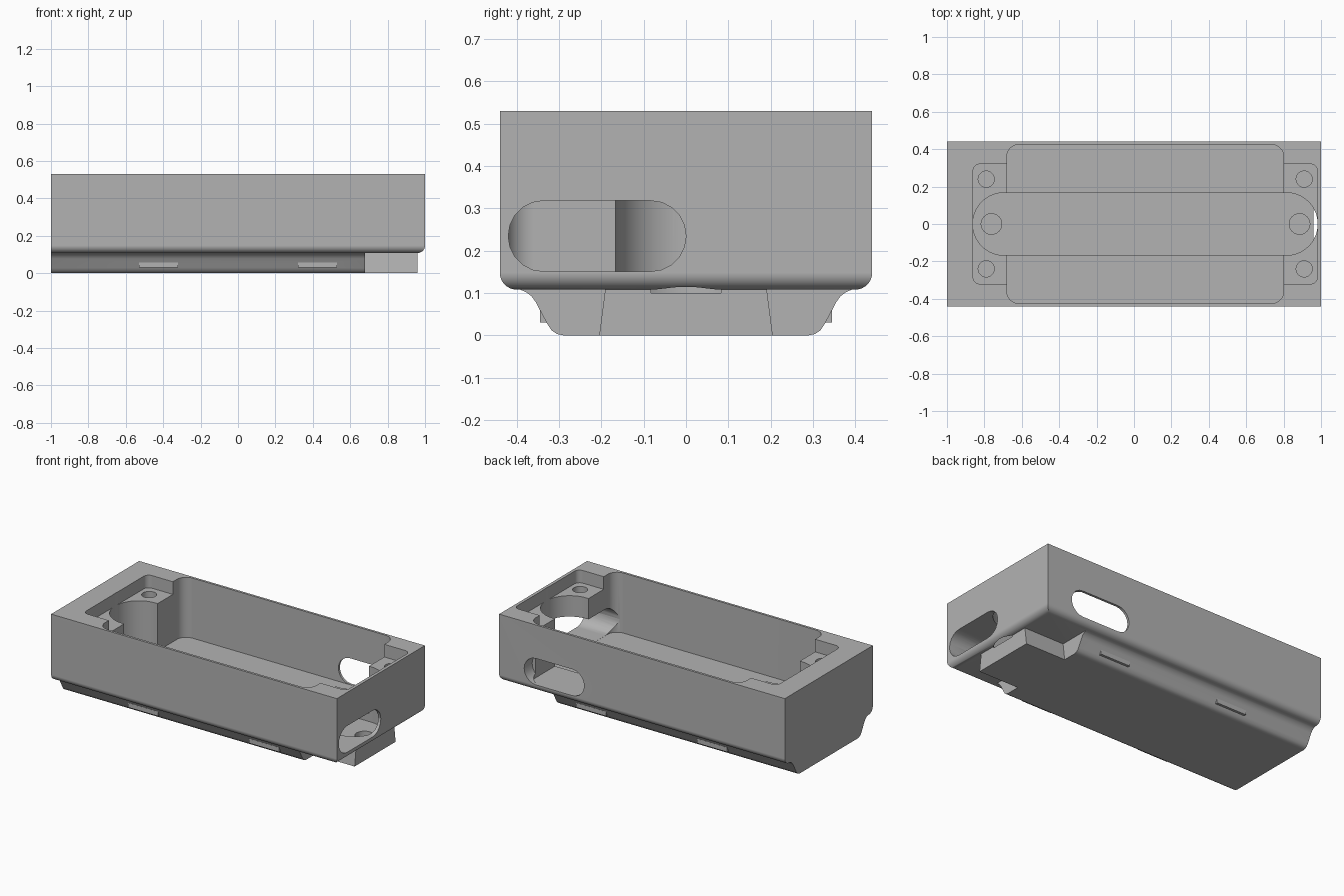
import bpy, bmesh, math
from mathutils import Matrix, Vector

cube = bpy.data.objects.get("Cube")
if cube:
    bpy.data.objects.remove(cube, do_unlink=True)

grey = bpy.data.materials.new("plain grey")
grey.use_nodes = True
colour = (0.45, 0.45, 0.45, 1)
grey.diffuse_color = colour
grey.node_tree.nodes["Principled BSDF"].inputs["Base Color"].default_value = colour


def rounded(x0, x1, y0, y1, r, seg=10):
    """Outline of a rectangle with round corners."""
    pts = []
    corners = [(x1 - r, y1 - r), (x0 + r, y1 - r), (x0 + r, y0 + r), (x1 - r, y0 + r)]
    for i, (cx, cy) in enumerate(corners):
        for k in range(seg + 1):
            a = math.pi / 2 * (i + k / seg)
            pts.append((cx + r * math.cos(a), cy + r * math.sin(a)))
    return pts


def prism(name, outline, low, high, axis="z"):
    """Extrude an outline along an axis (x: outline is y,z; y: outline is x,z)."""
    place = {"x": lambda p: (low, p[0], p[1]),
             "y": lambda p: (p[0], low, p[1]),
             "z": lambda p: (p[0], p[1], low)}[axis]
    step = {"x": Vector((1, 0, 0)), "y": Vector((0, 1, 0)), "z": Vector((0, 0, 1))}[axis]
    bm = bmesh.new()
    face = bm.faces.new([bm.verts.new(place(p)) for p in outline])
    ext = bmesh.ops.extrude_face_region(bm, geom=[face])
    top = [v for v in ext["geom"] if isinstance(v, bmesh.types.BMVert)]
    bmesh.ops.translate(bm, verts=top, vec=step * (high - low))
    bmesh.ops.remove_doubles(bm, verts=bm.verts, dist=1e-5)
    bmesh.ops.recalc_face_normals(bm, faces=bm.faces)
    mesh = bpy.data.meshes.new(name)
    bm.to_mesh(mesh)
    bm.free()
    mesh.materials.append(grey)
    obj = bpy.data.objects.new(name, mesh)
    bpy.context.collection.objects.link(obj)
    return obj


def combine(target, tool, operation):
    mod = target.modifiers.new(operation, "BOOLEAN")
    mod.object, mod.operation, mod.solver = tool, operation, "EXACT"
    bpy.context.view_layer.objects.active = target
    bpy.ops.object.modifier_apply(modifier=mod.name)
    bpy.data.objects.remove(tool, do_unlink=True)


def rect(x0, x1, y0, y1):
    return [(x0, y0), (x1, y0), (x1, y1), (x0, y1)]


def disc(x, y, r):
    return rounded(x - r, x + r, y - r, y + r, r)


# Outer box, rounded below along both sides and the +x end
body = prism("housing", rect(-1, 1, -0.44, 0.44), 0.108, 0.53)
bm = bmesh.new()
bm.from_mesh(body.data)
edges = [e for e in bm.edges
         if all(v.co.z < 0.2 for v in e.verts) and not all(v.co.x < 0 for v in e.verts)]
bmesh.ops.bevel(bm, geom=edges, offset=0.04, segments=8, profile=0.5, affect="EDGES")
bm.to_mesh(body.data)
bm.free()

# Tapered rail under the box, with soft edges
half = [(0.29, 0), (0.305, 0.003), (0.318, 0.012), (0.328, 0.027), (0.355, 0.078),
        (0.365, 0.092), (0.378, 0.102), (0.392, 0.108), (0.392, 0.112)]
rail = half + [(-y, z) for y, z in reversed(half)]
combine(body, prism("rail", rail, -1, 0.68, "x"), "UNION")

# Central tongue reaching towards the +x end
tongue = [(-0.205, 0), (0.205, 0), (0.19, 0.115), (-0.19, 0.115)]
combine(body, prism("tongue", tongue, 0.6, 0.96, "x"), "UNION")

# Small catches on both flanks of the rail
for x in (-0.425, 0.425):
    for s in (-1, 1):
        y0, y1 = sorted((s * 0.28, s * 0.345))
        combine(body, prism("catch", rect(x - 0.105, x + 0.105, y0, y1), 0.03, 0.058), "UNION")

# Cavity: main well, shallow ear recess and deep round-ended channel
combine(body, prism("well", rounded(-0.68, 0.8, -0.425, 0.425, 0.065), 0.15, 0.7), "DIFFERENCE")
combine(body, prism("ears", rounded(-0.86, 0.98, -0.32, 0.32, 0.035), 0.45, 0.7), "DIFFERENCE")
combine(body, prism("channel", rounded(-0.862, 0.982, -0.167, 0.167, 0.1665, 16), 0.1, 0.7),
        "DIFFERENCE")

# Screw holes in the ears and in the channel floor
for x in (-0.79, 0.91):
    for y in (-0.24, 0.24):
        combine(body, prism("ear_hole", disc(x, y, 0.043), 0.34, 0.6), "DIFFERENCE")
for x in (-0.762, 0.885):
    combine(body, prism("floor_hole", disc(x, 0, 0.055), 0.03, 0.12), "DIFFERENCE")

# Oblong openings in the +x end and in the back wall
combine(body, prism("end_opening", rounded(-0.42, 0, 0.151, 0.318, 0.083, 5), 0.7, 1.1, "x"),
        "DIFFERENCE")
combine(body, prism("back_opening", rounded(0.405, 0.825, 0.151, 0.318, 0.083, 5), 0.36, 0.6, "y"),
        "DIFFERENCE")

# Smooth curves, sharp corners
bpy.ops.object.select_all(action="DESELECT")
body.select_set(True)
bpy.context.view_layer.objects.active = body
bpy.ops.object.shade_smooth_by_angle(angle=math.radians(30))
weighted = body.modifiers.new("weighted normals", "WEIGHTED_NORMAL")
weighted.keep_sharp = True
